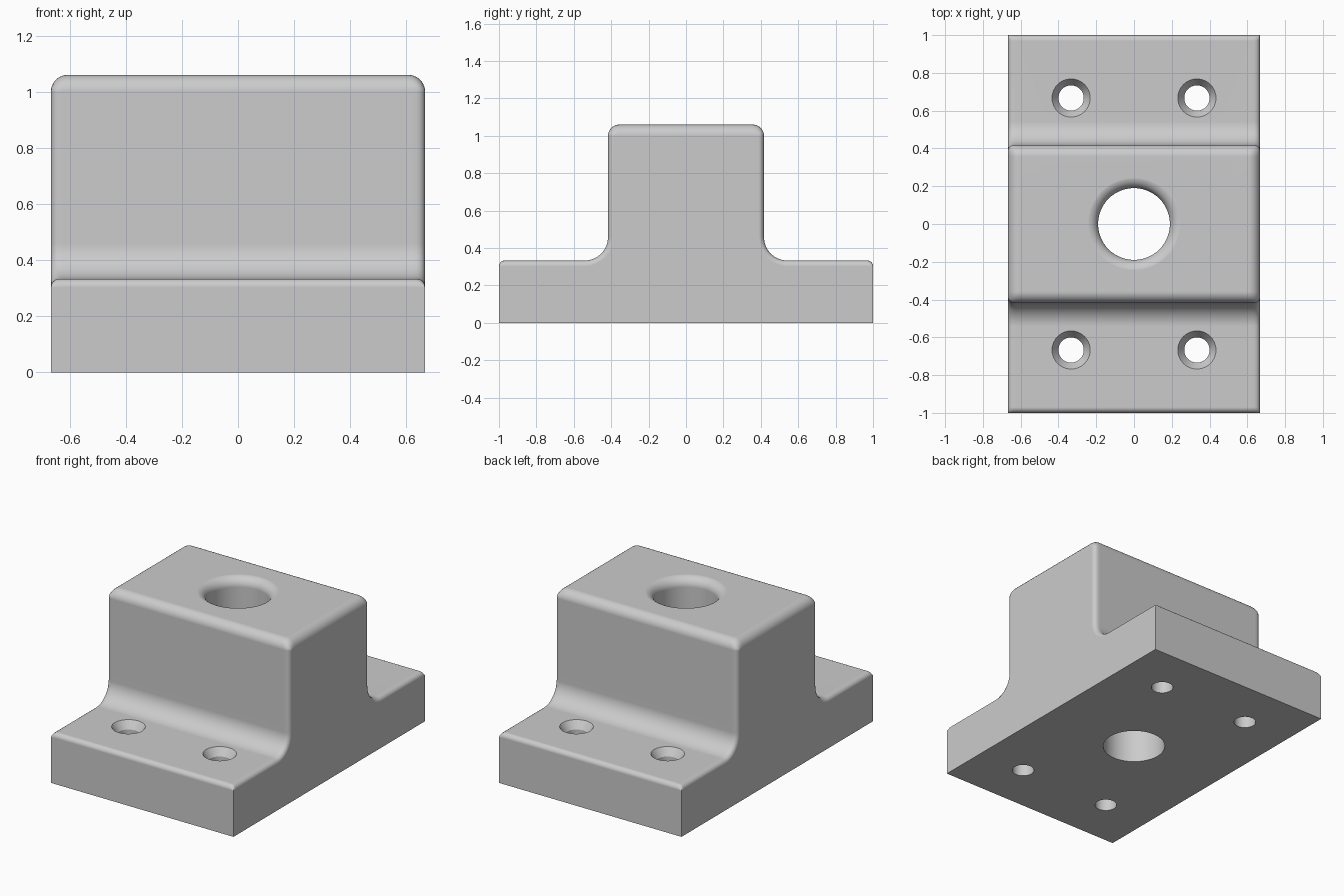
import bpy, bmesh
from math import sin, cos, pi, sqrt, radians

cube = bpy.data.objects.get("Cube")
if cube:
    bpy.data.objects.remove(cube)

HALF_X, HALF_Y = 0.667, 1.0
TOWER_Y, TOWER_Z, BASE_Z = 0.417, 1.06, 0.333
TOP_R, EDGE_R, FILLET_R = 0.06, 0.03, 0.125
STEPS = 8

grey = bpy.data.materials.new("light grey")
grey.use_nodes = True
grey.diffuse_color = (0.6, 0.6, 0.6, 1)
grey.node_tree.nodes["Principled BSDF"].inputs["Base Color"].default_value = (0.6, 0.6, 0.6, 1)


def make_object(name, bm):
    bmesh.ops.recalc_face_normals(bm, faces=bm.faces)
    mesh = bpy.data.meshes.new(name)
    bm.to_mesh(mesh)
    bm.free()
    mesh.materials.append(grey)
    obj = bpy.data.objects.new(name, mesh)
    bpy.context.collection.objects.link(obj)
    return obj


def inset(depth, r):
    """Surface drop of a rounded edge of radius r at this depth from the side."""
    return r - sqrt(max(0, r * r - max(0, r - depth) ** 2))


def arc(cy, cz, ry, rz, start, end):
    angles = [radians(start + (end - start) * i / STEPS) for i in range(STEPS + 1)]
    return [(cy + ry * cos(a), cz + rz * sin(a)) for a in angles]


def section(depth):
    """Stepped outline of the block, shrunk near the rounded sides."""
    e, t = inset(depth, EDGE_R), inset(depth, TOP_R)
    half = [(HALF_Y, 0)]
    half += arc(HALF_Y - EDGE_R, BASE_Z - EDGE_R, EDGE_R, EDGE_R - e, 0, 90)
    half += arc(TOWER_Y + FILLET_R, BASE_Z + FILLET_R, FILLET_R + e, FILLET_R + e, 270, 180)
    half += arc(TOWER_Y - TOP_R, TOWER_Z - TOP_R, TOP_R - e, TOP_R - t, 0, 90)
    return half + [(-y, z) for y, z in reversed(half)]


# Block: stepped outline lofted from side to side
depths = [TOP_R * (1 - cos(radians(15 * i))) for i in range(7)]
stations = [(-HALF_X + d, d) for d in depths] + [(HALF_X - d, d) for d in reversed(depths)]
bm = bmesh.new()
rings = [[bm.verts.new((x, y, z)) for y, z in section(d)] for x, d in stations]
count = len(rings[0])
for a, b in zip(rings, rings[1:]):
    for i in range(count):
        j = (i + 1) % count
        bm.faces.new((a[i], a[j], b[j], b[i]))
bm.faces.new(rings[0])
bm.faces.new(rings[-1])
block = make_object("mounting_block", bm)


def drill(name, x, y, profile, sides):
    """Cut a turned hole, given as (radius, height) pairs, out of the block."""
    bm = bmesh.new()
    loops = [[bm.verts.new((x + r * cos(2 * pi * i / sides), y + r * sin(2 * pi * i / sides), z))
              for i in range(sides)] for r, z in profile]
    for a, b in zip(loops, loops[1:]):
        for i in range(sides):
            j = (i + 1) % sides
            bm.faces.new((a[i], a[j], b[j], b[i]))
    bm.faces.new(loops[0])
    bm.faces.new(loops[-1])
    cutter = make_object(name, bm)
    cutter.hide_render = True
    mod = block.modifiers.new(name, 'BOOLEAN')
    mod.operation, mod.solver, mod.object = 'DIFFERENCE', 'EXACT', cutter
    bpy.ops.object.modifier_apply(modifier=name)
    bpy.data.objects.remove(cutter)


bpy.context.view_layer.objects.active = block
block.select_set(True)

# Central bore with a rounded rim
BORE_R = 0.19
rim = arc(BORE_R + TOP_R, TOWER_Z - TOP_R + 0.0005, TOP_R, TOP_R, 180, 90)
drill("bore_cutter", 0, 0, [(BORE_R, -0.1)] + rim + [(BORE_R + TOP_R, TOWER_Z + 0.1)], 64)

# Four countersunk bolt holes
for sx in (-1, 1):
    for sy in (-1, 1):
        drill("bolt_cutter", sx * 0.333, sy * 0.667,
              [(0.067, -0.1), (0.067, BASE_Z - 0.05), (0.101, BASE_Z), (0.101, BASE_Z + 0.1)], 40)

bpy.ops.object.shade_smooth_by_angle(angle=radians(30))
normals = block.modifiers.new("weighted_normals", 'WEIGHTED_NORMAL')
normals.keep_sharp = True
